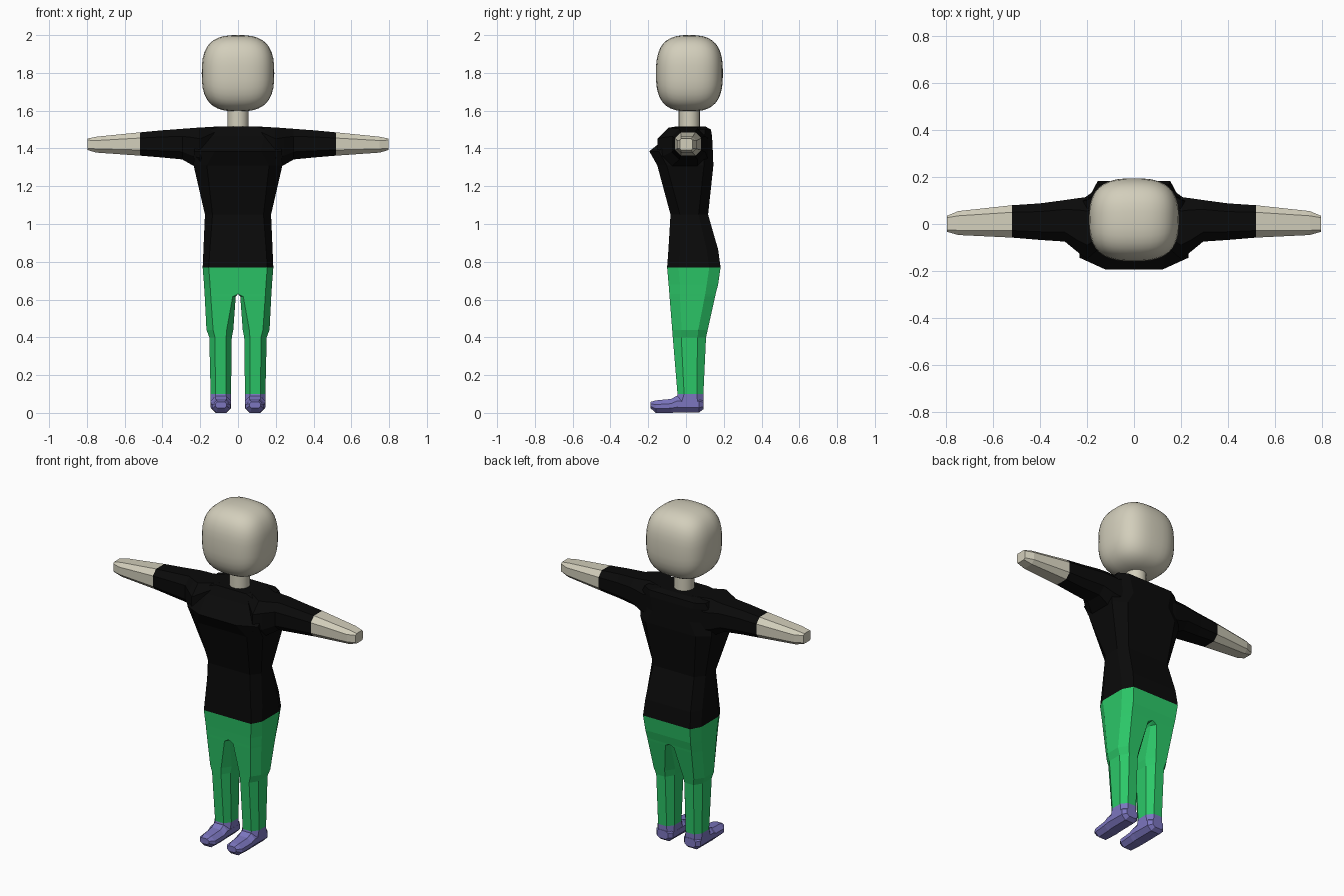
import bpy, bmesh


def material(name, rgb):
    m = bpy.data.materials.new(name)
    m.diffuse_color = (*rgb, 1)
    return m


SKIN = material("skin", (0.65, 0.62, 0.50))
BLACK = material("shirt_black", (0.003, 0.003, 0.003))
GREEN = material("trouser_green", (0.025, 0.58, 0.14))
PURPLE = material("shoe_purple", (0.2, 0.18, 0.52))


def finish(name, bm, mat, mirror=False, smooth=False):
    bmesh.ops.recalc_face_normals(bm, faces=bm.faces)
    for f in bm.faces:
        f.smooth = smooth
    me = bpy.data.meshes.new(name)
    bm.to_mesh(me)
    bm.free()
    me.materials.append(mat)
    ob = bpy.data.objects.new(name, me)
    bpy.context.collection.objects.link(ob)
    if mirror:
        mod = ob.modifiers.new("mirror", 'MIRROR')
        mod.merge_threshold = 0.0005
    return ob


def loft(name, axis, rows, mat, mirror=False, caps=(False, True)):
    """Chamfered-box sections along an axis.
    row = position, a0, a1, b0, b1, chamfer a, chamfer b, [chamfer factor on a0 side]"""
    bm = bmesh.new()
    rings = []
    for t, a0, a1, b0, b1, ca, cb, *k in rows:
        k = k[0] if k else 1
        pts = [(a0 + ca * k, b0), (a1 - ca, b0), (a1, b0 + cb), (a1, b1 - cb),
               (a1 - ca, b1), (a0 + ca * k, b1), (a0, b1 - cb * k), (a0, b0 + cb * k)]
        ring = []
        for p in pts:
            co = list(p)
            co.insert(axis, t)
            ring.append(bm.verts.new(co))
        rings.append(ring)
    for r, s in zip(rings, rings[1:]):
        for i in range(8):
            j = (i + 1) % 8
            bm.faces.new((r[i], r[j], s[j], s[i]))
    for use, ring in zip(caps, (rings[0], rings[-1])):
        if use:
            bm.faces.new(ring)
    bmesh.ops.remove_doubles(bm, verts=bm.verts, dist=1e-5)
    if mirror:  # drop the wall on the symmetry plane
        inner = [f for f in bm.faces if all(abs(v.co.x) < 1e-4 for v in f.verts)]
        bmesh.ops.delete(bm, geom=inner, context='FACES')
    return finish(name, bm, mat, mirror)


# Head: rounded block
bm = bmesh.new()
bmesh.ops.create_cube(bm, size=2)
bmesh.ops.subdivide_edges(bm, edges=bm.edges[:], cuts=9, use_grid_fill=True)
P = 2.8
for v in bm.verts:
    v.co /= sum(abs(c) ** P for c in v.co) ** (1 / P)
    v.co = (v.co.x * 0.192, v.co.y * 0.177 + 0.018, v.co.z * 0.202 + 1.798)
finish("head", bm, SKIN, smooth=True)

# Neck
bm = bmesh.new()
bmesh.ops.create_cone(bm, cap_ends=False, segments=20, radius1=0.056, radius2=0.056, depth=0.13)
bmesh.ops.translate(bm, verts=bm.verts, vec=(0, 0.017, 1.56))
finish("neck", bm, SKIN, smooth=True)

# Shirt body
body = [(0.77, 0.187, -0.100, 0.183, 0.032, 0.06),
        (0.865, 0.183, -0.093, 0.170, 0.034, 0.06),
        (1.05, 0.175, -0.082, 0.117, 0.040, 0.05),
        (1.31, 0.235, -0.152, 0.145, 0.070, 0.05),
        (1.385, 0.232, -0.194, 0.142, 0.110, 0.05),
        (1.465, 0.220, -0.095, 0.138, 0.080, 0.04),
        (1.50, 0.200, -0.070, 0.132, 0.050, 0.03),
        (1.515, 0.130, -0.062, 0.105, 0.030, 0.03)]
loft("shirt_body", 2, [(z, -x, x, *rest) for z, x, *rest in body], BLACK)

# Sleeves
loft("sleeves", 0, [(0.10, -0.060, 0.125, 1.33, 1.516, 0.03, 0.02),
                    (0.20, -0.150, 0.115, 1.29, 1.511, 0.06, 0.06),
                    (0.24, -0.120, 0.110, 1.31, 1.508, 0.05, 0.05),
                    (0.295, -0.075, 0.102, 1.342, 1.504, 0.04, 0.04),
                    (0.40, -0.068, 0.088, 1.352, 1.496, 0.035, 0.035),
                    (0.52, -0.058, 0.080, 1.362, 1.485, 0.03, 0.03)],
     BLACK, mirror=True, caps=(False, False))

# Forearms and hands
loft("hands", 0, [(0.52, -0.058, 0.080, 1.362, 1.485, 0.03, 0.03),
                  (0.75, -0.047, 0.055, 1.378, 1.462, 0.02, 0.02),
                  (0.798, -0.033, 0.035, 1.392, 1.452, 0.008, 0.008)],
     SKIN, mirror=True)

# Trousers: one leg with half the hips, mirrored
loft("trousers", 2, [(0.77, 0, 0.187, -0.100, 0.183, 0.032, 0.06, 0),
                     (0.68, 0, 0.180, -0.092, 0.170, 0.032, 0.06, 0),
                     (0.63, 0, 0.177, -0.088, 0.157, 0.032, 0.055, 0),
                     (0.615, 0.012, 0.176, -0.087, 0.154, 0.032, 0.055, 0.5),
                     (0.44, 0.025, 0.167, -0.073, 0.115, 0.035, 0.05),
                     (0.40, 0.033, 0.152, -0.070, 0.106, 0.030, 0.045),
                     (0.10, 0.037, 0.145, -0.045, 0.092, 0.026, 0.035)],
     GREEN, mirror=True)

# Shoes: ankle plus foot
loft("shoe_ankles", 2, [(0.10, 0.037, 0.145, -0.045, 0.092, 0.026, 0.035),
                        (0.05, 0.037, 0.145, -0.055, 0.092, 0.024, 0.030)],
     PURPLE, mirror=True, caps=(False, False))
loft("shoe_feet", 1, [(0.093, 0.055, 0.127, 0.020, 0.070, 0.015, 0.012),
                      (0.070, 0.037, 0.145, 0.003, 0.085, 0.025, 0.025),
                      (-0.050, 0.036, 0.145, 0.002, 0.090, 0.025, 0.028),
                      (-0.078, 0.036, 0.143, 0.000, 0.074, 0.025, 0.025),
                      (-0.160, 0.040, 0.138, 0.000, 0.066, 0.025, 0.022),
                      (-0.188, 0.060, 0.120, 0.025, 0.058, 0.012, 0.010)],
     PURPLE, mirror=True, caps=(True, True))
